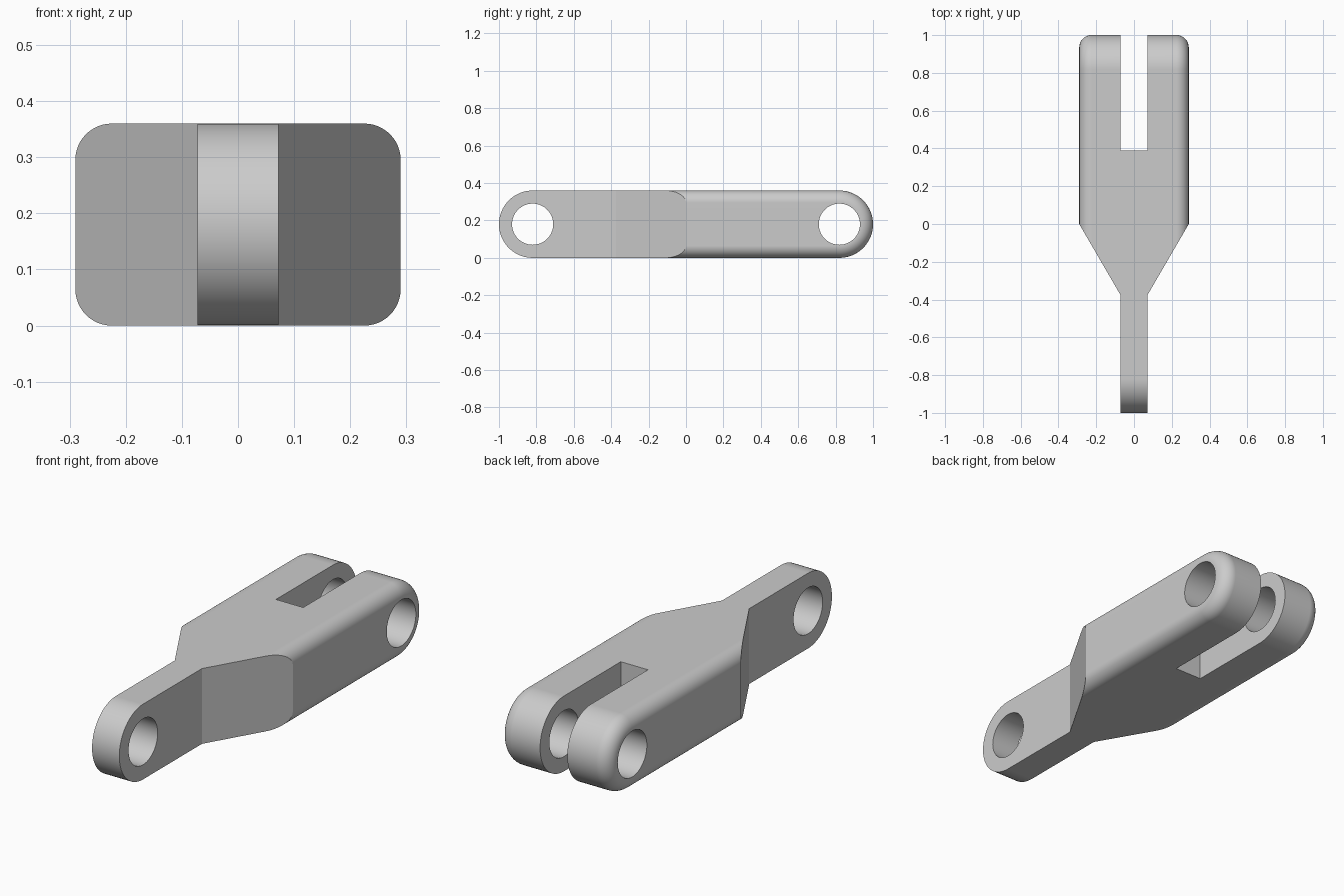
import bpy, bmesh
from math import sin, cos, pi, radians

if "Cube" in bpy.data.objects:
    bpy.data.objects.remove(bpy.data.objects["Cube"])

W, R, F = 0.29, 0.18, 0.065      # half width, end radius, edge fillet
T = 0.072                        # half width of tongue and slot
C = 1 - R                        # pin hole position along y


def make_object(name, bm):
    bmesh.ops.recalc_face_normals(bm, faces=bm.faces)
    mesh = bpy.data.meshes.new(name)
    bm.to_mesh(mesh)
    bm.free()
    ob = bpy.data.objects.new(name, mesh)
    bpy.context.collection.objects.link(ob)
    return ob


def loft(name, rings):
    bm = bmesh.new()
    loops = [[bm.verts.new(p) for p in ring] for ring in rings]
    n = len(loops[0])
    for a, b in zip(loops, loops[1:]):
        for i in range(n):
            j = (i + 1) % n
            bm.faces.new((a[i], a[j], b[j], b[i]))
    bm.faces.new(loops[0])
    bm.faces.new(loops[-1])
    return make_object(name, bm)


def stadium(x, r, seg=32):
    right = [(x, C + r * cos(t), R + r * sin(t))
             for t in (-pi / 2 + pi * i / seg for i in range(seg + 1))]
    left = [(x, -y, 2 * R - z) for _, y, z in right]
    return right + left


def circle(x, y, r, seg=64):
    return [(x, y + r * cos(2 * pi * i / seg), R + r * sin(2 * pi * i / seg))
            for i in range(seg)]


# Long rounded bar with filleted outer edges
steps = [pi / 2 * i / 12 for i in range(13)]
half = [(W - F + F * sin(t), R - F + F * cos(t)) for t in steps]
sections = [(-x, r) for x, r in reversed(half)] + half
link = loft("clevis_link", [stadium(x, r) for x, r in sections])

# Plan outline: fork with slot, taper and narrow tongue
side = [(T, -1.1), (T, -0.375), (W + 0.0001, 0), (W + 0.02, 0.02),
        (W + 0.02, 1.1), (T, 1.1), (T, 0.39)]
plan = side + [(-x, y) for x, y in reversed(side)]
outline = loft("plan_cutter", [[(x, y, z) for x, y in plan] for z in (-0.2, 0.6)])

# Pin holes at both ends
holes = [loft("pin_hole_cutter", [circle(x, y, 0.11) for x in (-0.5, 0.5)])
         for y in (-C, C)]

bpy.context.view_layer.objects.active = link
link.select_set(True)
for cutter, op in [(outline, 'INTERSECT')] + [(h, 'DIFFERENCE') for h in holes]:
    cutter.hide_render = True
    mod = link.modifiers.new("cut", 'BOOLEAN')
    mod.operation, mod.object, mod.solver = op, cutter, 'EXACT'
    bpy.ops.object.modifier_apply(modifier=mod.name)
    bpy.data.objects.remove(cutter)

# Smooth fillets with crisp cut edges
bpy.ops.object.shade_smooth_by_angle(angle=radians(20))
normals = link.modifiers.new("weighted_normals", 'WEIGHTED_NORMAL')
normals.keep_sharp = True
